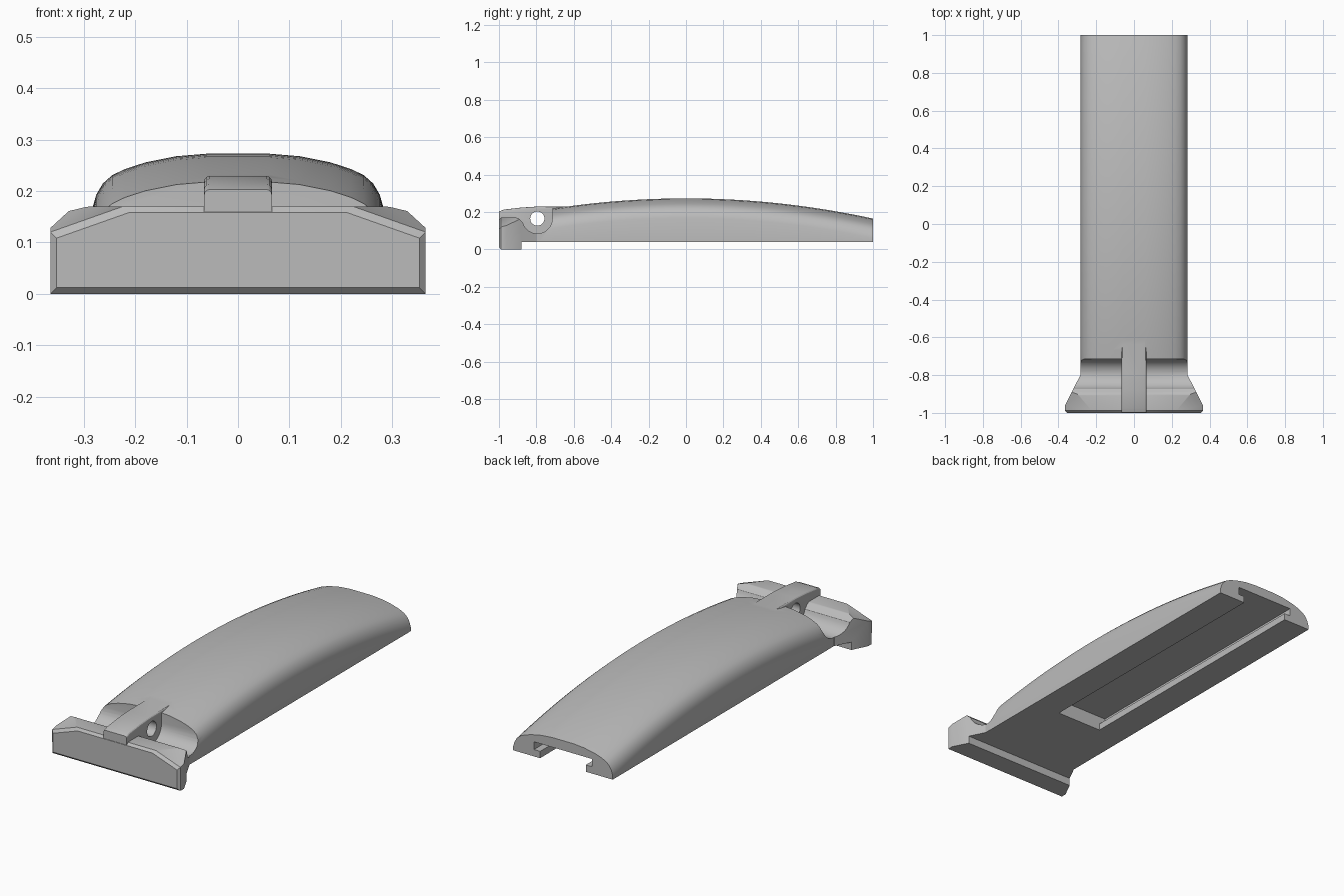
import bpy, bmesh, math
from mathutils import Vector

cube = bpy.data.objects.get("Cube")
if cube:
    bpy.data.objects.remove(cube, do_unlink=True)

grey = bpy.data.materials.new("plain_grey")
grey.use_nodes = True
grey.diffuse_color = (0.5, 0.5, 0.5, 1)
grey.node_tree.nodes["Principled BSDF"].inputs["Base Color"].default_value = (0.5, 0.5, 0.5, 1)


def add_object(name, bm):
    bmesh.ops.recalc_face_normals(bm, faces=bm.faces)
    mesh = bpy.data.meshes.new(name)
    bm.to_mesh(mesh)
    bm.free()
    mesh.materials.append(grey)
    ob = bpy.data.objects.new(name, mesh)
    bpy.context.collection.objects.link(ob)
    return ob


def loft(sections):
    """Join matching closed loops and cap both ends."""
    bm = bmesh.new()
    rings = [[bm.verts.new(p) for p in s] for s in sections]
    n = len(rings[0])
    for a, b in zip(rings, rings[1:]):
        for i in range(n):
            j = (i + 1) % n
            bm.faces.new((a[i], a[j], b[j], b[i]))
    bm.faces.new(rings[0])
    bm.faces.new(rings[-1])
    bmesh.ops.recalc_face_normals(bm, faces=bm.faces)
    return bm


def side_prism(profile, half):
    """Extrude a y-z profile across x."""
    return loft([[(x, y, z) for y, z in profile] for x in (-half, half)])


def bevel(bm, width, segments, test=lambda e: True):
    edges = [e for e in bm.edges
             if e.calc_face_angle(0) > math.radians(40) and test(e)]
    bmesh.ops.bevel(bm, geom=edges, offset=width, segments=segments,
                    profile=0.5, affect='EDGES', clamp_overlap=True)


def combine(target, tool, operation):
    mod = target.modifiers.new("combine", 'BOOLEAN')
    mod.operation = operation
    mod.solver = 'EXACT'
    mod.object = tool
    bpy.context.view_layer.objects.active = target
    bpy.ops.object.modifier_apply(modifier=mod.name)
    bpy.data.objects.remove(tool, do_unlink=True)


# Arched body: one cross-section following a shallow crown
half_arch = [(0.283, -0.105), (0.276, -0.08), (0.263, -0.058), (0.245, -0.042),
             (0.22, -0.03), (0.18, -0.017), (0.12, -0.005), (0.06, 0)]
arch = half_arch + [(-x, z) for x, z in reversed(half_arch)]
sections = []
STEPS = 32
for i in range(STEPS + 1):
    y = -0.84 + 1.84 * i / STEPS
    top = 0.273 - 0.108 * y * y
    sections.append([(0.283, y, 0.04)] + [(x, y, top + z) for x, z in arch]
                    + [(-0.283, y, 0.04)])
body = add_object("arched_body", loft(sections))

# Flared head with a lower lip and sloped top corners
bm = side_prism([(-1, 0), (-0.88, 0), (-0.88, 0.04), (-0.8, 0.04),
                 (-0.8, 0.17), (-1, 0.17)], 0.365)
for s in (1, -1):
    flare = [Vector(p) for p in ((0.365, -0.96, 0), (0.284, -0.8, 0), (0.284, -0.8, 1))]
    slope = [Vector(p) for p in ((0.215, -1, 0.17), (0.365, -1, 0.117), (0.32, -0.87, 0.17))]
    for a, b, c in (flare, slope):
        normal = (b - a).cross(c - a)
        if normal.x < 0:
            normal.negate()
        point = Vector((a.x * s, a.y, a.z))
        normal.x *= s
        geom = bm.verts[:] + bm.edges[:] + bm.faces[:]
        cut = bmesh.ops.bisect_plane(bm, geom=geom, plane_co=point, plane_no=normal,
                                     dist=1e-5, clear_outer=True)
        rim = [e for e in bm.edges if e.is_boundary]
        bmesh.ops.holes_fill(bm, edges=rim, sides=0)
bmesh.ops.recalc_face_normals(bm, faces=bm.faces)
bevel(bm, 0.012, 1, lambda e: all(v.co.y < -0.99 for v in e.verts))
head = add_object("flared_head", bm)
combine(body, head, 'UNION')

# Rounded trough across the hinge
PIN_Y, PIN_Z = -0.795, 0.165
trough = [(-0.915, 0.4), (-0.915, 0.172), (-0.9, 0.168), (-0.888, 0.16), (-0.878, 0.148)]
for i in range(17):
    a = math.radians(195 + 165 * i / 16)
    trough.append((PIN_Y + 0.08 * math.cos(a), PIN_Z + 0.08 * math.sin(a)))
trough.append((PIN_Y + 0.08, 0.4))
combine(body, add_object("trough_cutter", side_prism(trough, 0.6)), 'DIFFERENCE')

# Central bridge tab with a cross hole
bm = side_prism([(-0.999, 0.1), (-0.999, 0.203), (-0.975, 0.213), (-0.88, 0.224),
                 (-0.8, 0.229), (-0.62, 0.229), (-0.62, 0.1), (-0.72, 0.06),
                 (-0.87, 0.06)], 0.066)
bevel(bm, 0.01, 3, lambda e: all(v.co.z > 0.15 for v in e.verts)
      and abs(e.verts[0].co.x - e.verts[1].co.x) < 0.01)
combine(body, add_object("bridge_tab", bm), 'UNION')
hole = [(PIN_Y + 0.038 * math.cos(math.tau * i / 32),
         PIN_Z + 0.038 * math.sin(math.tau * i / 32)) for i in range(32)]
combine(body, add_object("hole_cutter", side_prism(hole, 0.2)), 'DIFFERENCE')

# T-shaped slot underneath, open at the back
slot = [(0.13, 0), (0.13, 0.075), (0.165, 0.075), (0.165, 0.115)]
slot += [(-x, z) for x, z in reversed(slot)]
cutter = loft([[(x, y, z) for x, z in slot] for y in (-0.42, 1.1)])
combine(body, add_object("slot_cutter", cutter), 'DIFFERENCE')

bpy.ops.object.select_all(action='DESELECT')
body.select_set(True)
bpy.context.view_layer.objects.active = body
bpy.ops.object.shade_smooth_by_angle(angle=math.radians(28))
